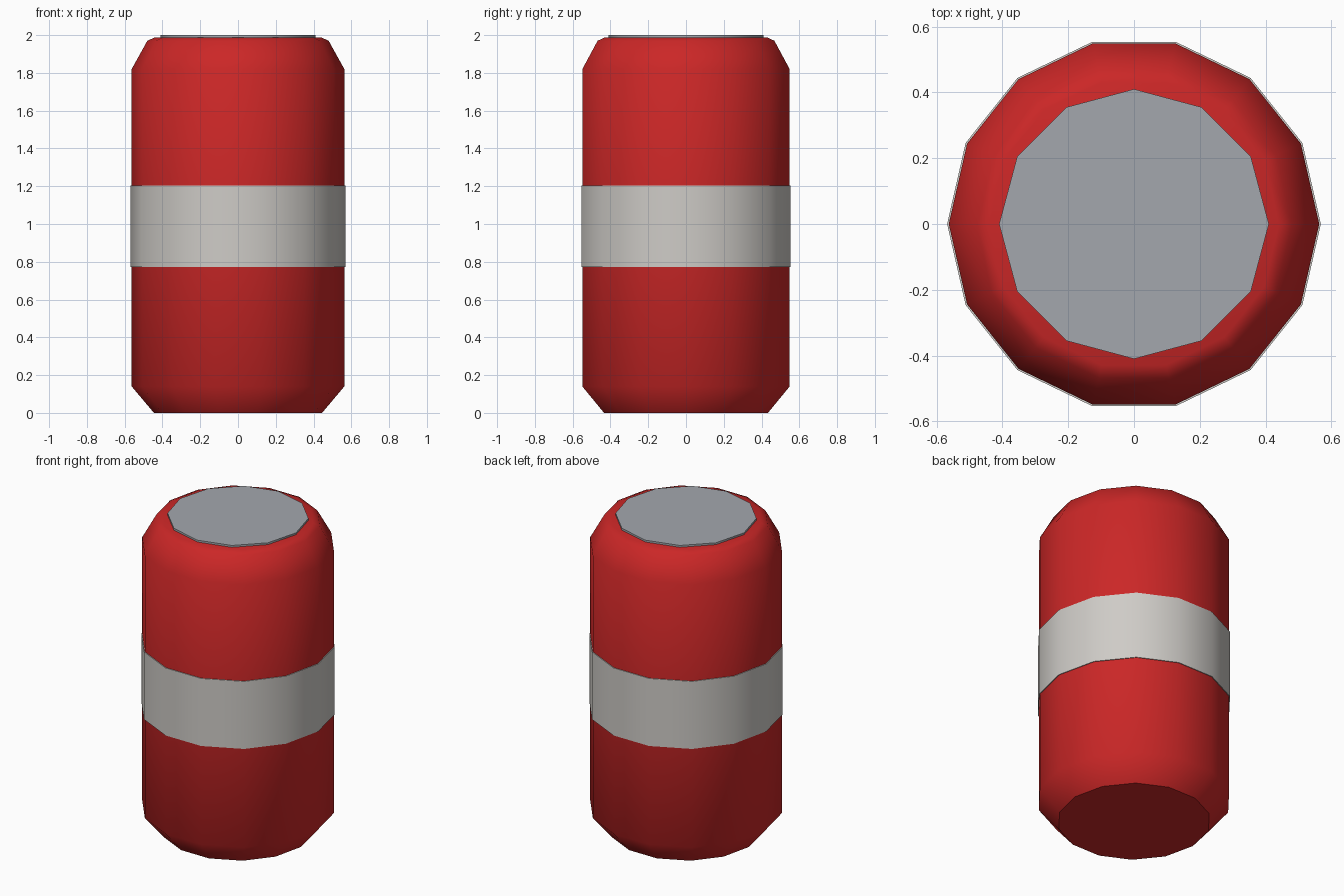
import bpy, bmesh, math

if "Cube" in bpy.data.objects:
    bpy.data.objects.remove(bpy.data.objects["Cube"])


def material(name, rgb):
    m = bpy.data.materials.new(name)
    m.diffuse_color = (*rgb, 1.0)
    m.use_nodes = True
    m.node_tree.nodes["Principled BSDF"].inputs["Base Color"].default_value = m.diffuse_color
    return m


def lathe(name, profile, sides, mat, closed=False):
    """Spin a list of (radius, z) points about z; cap the ends unless closed."""
    bm = bmesh.new()
    rings = []
    for r, z in profile:
        rings.append([bm.verts.new((r * math.cos(2 * math.pi * i / sides),
                                    r * math.sin(2 * math.pi * i / sides), z))
                      for i in range(sides)])
    pairs = list(zip(rings, rings[1:]))
    if closed:
        pairs.append((rings[-1], rings[0]))
    for a, b in pairs:
        for i in range(sides):
            j = (i + 1) % sides
            bm.faces.new((a[i], a[j], b[j], b[i]))
    if not closed:
        bm.faces.new(rings[0][::-1])
        bm.faces.new(rings[-1])
    bmesh.ops.recalc_face_normals(bm, faces=bm.faces)
    mesh = bpy.data.meshes.new(name)
    bm.to_mesh(mesh)
    bm.free()
    mesh.materials.append(mat)
    obj = bpy.data.objects.new(name, mesh)
    bpy.context.collection.objects.link(obj)
    bpy.ops.object.select_all(action='DESELECT')
    obj.select_set(True)
    bpy.context.view_layer.objects.active = obj
    bpy.ops.object.shade_smooth_by_angle(angle=math.radians(45))
    return obj


red = material("red_paint", (0.60, 0.02, 0.02))
pale = material("pale_grey_label", (0.62, 0.60, 0.57))
metal = material("lid_grey", (0.37, 0.39, 0.42))

# can body with chamfered base and rounded shoulder
lathe("can_body", [(0.445, 0), (0.563, 0.14), (0.563, 1.82),
                   (0.48, 1.97), (0.44, 1.988)], 14, red)
# label band wrapped round the middle
lathe("label_band", [(0.555, 0.772), (0.568, 0.772),
                     (0.568, 1.204), (0.555, 1.204)], 14, pale, closed=True)
# thin metal lid
lathe("lid", [(0.41, 1.98), (0.41, 2.0)], 12, metal)
